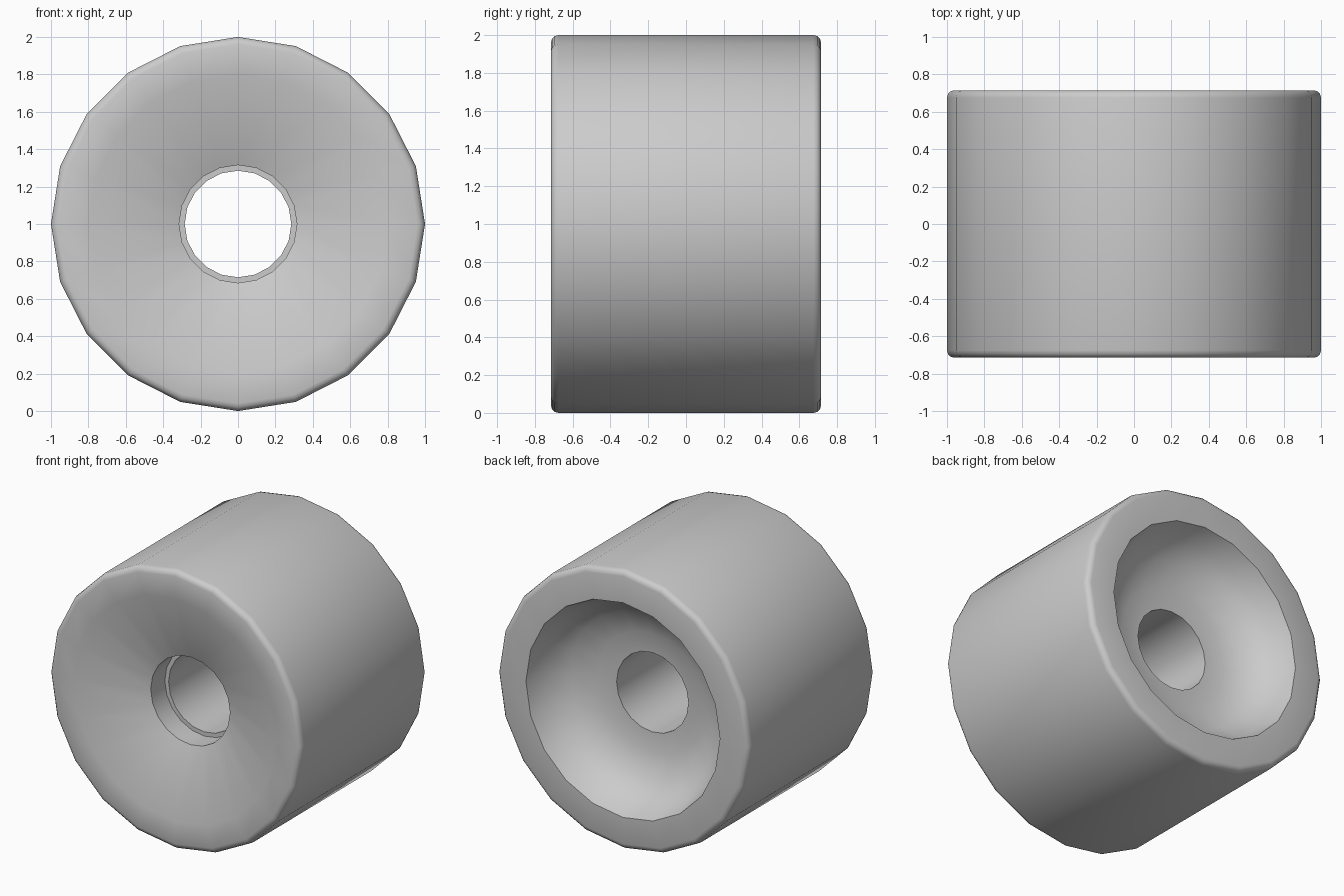
import bpy, bmesh, math
from mathutils import Vector

if "Cube" in bpy.data.objects:
    bpy.data.objects.remove(bpy.data.objects["Cube"])

SIDES = 20
HALF_WIDTH = 0.715
BEVEL = 0.04


def rounded_corner(side):
    """Quarter-round from the face to the tread on one side (-1 front, 1 back)."""
    pts = []
    for i in range(4):
        a = math.radians(30 * i)
        pts.append((1 - BEVEL + BEVEL * math.sin(a),
                    side * (HALF_WIDTH - BEVEL + BEVEL * math.cos(a))))
    return pts


# Closed profile as (radius, y): front dish, tread, back bowl, bore
front_dish = [(0.285, -0.38), (0.315, -0.38), (0.315, -0.54), (0.80, -HALF_WIDTH)]
back_bowl = [(0.77, HALF_WIDTH), (0.72, 0.57), (0.60, 0.45), (0.43, 0.39), (0.285, 0.38)]
profile = front_dish + rounded_corner(-1) + rounded_corner(1)[::-1] + back_bowl

# Lathe the profile around the y axis
bm = bmesh.new()
verts = [bm.verts.new((r, y, 0)) for r, y in profile]
edges = [bm.edges.new((verts[i], verts[(i + 1) % len(verts)])) for i in range(len(verts))]
bmesh.ops.spin(bm, geom=verts + edges, cent=(0, 0, 0), axis=(0, 1, 0),
               angle=math.tau, steps=SIDES, use_duplicate=False)
bmesh.ops.remove_doubles(bm, verts=bm.verts[:], dist=0.0005)
bmesh.ops.recalc_face_normals(bm, faces=bm.faces[:])
bmesh.ops.translate(bm, verts=bm.verts[:], vec=Vector((0, 0, 1)))

mesh = bpy.data.meshes.new("wheel")
bm.to_mesh(mesh)
bm.free()
wheel = bpy.data.objects.new("wheel", mesh)
bpy.context.collection.objects.link(wheel)

# Smooth shading with crisp bore and bowl edges
bpy.context.view_layer.objects.active = wheel
wheel.select_set(True)
bpy.ops.object.shade_smooth_by_angle(angle=math.radians(35))
